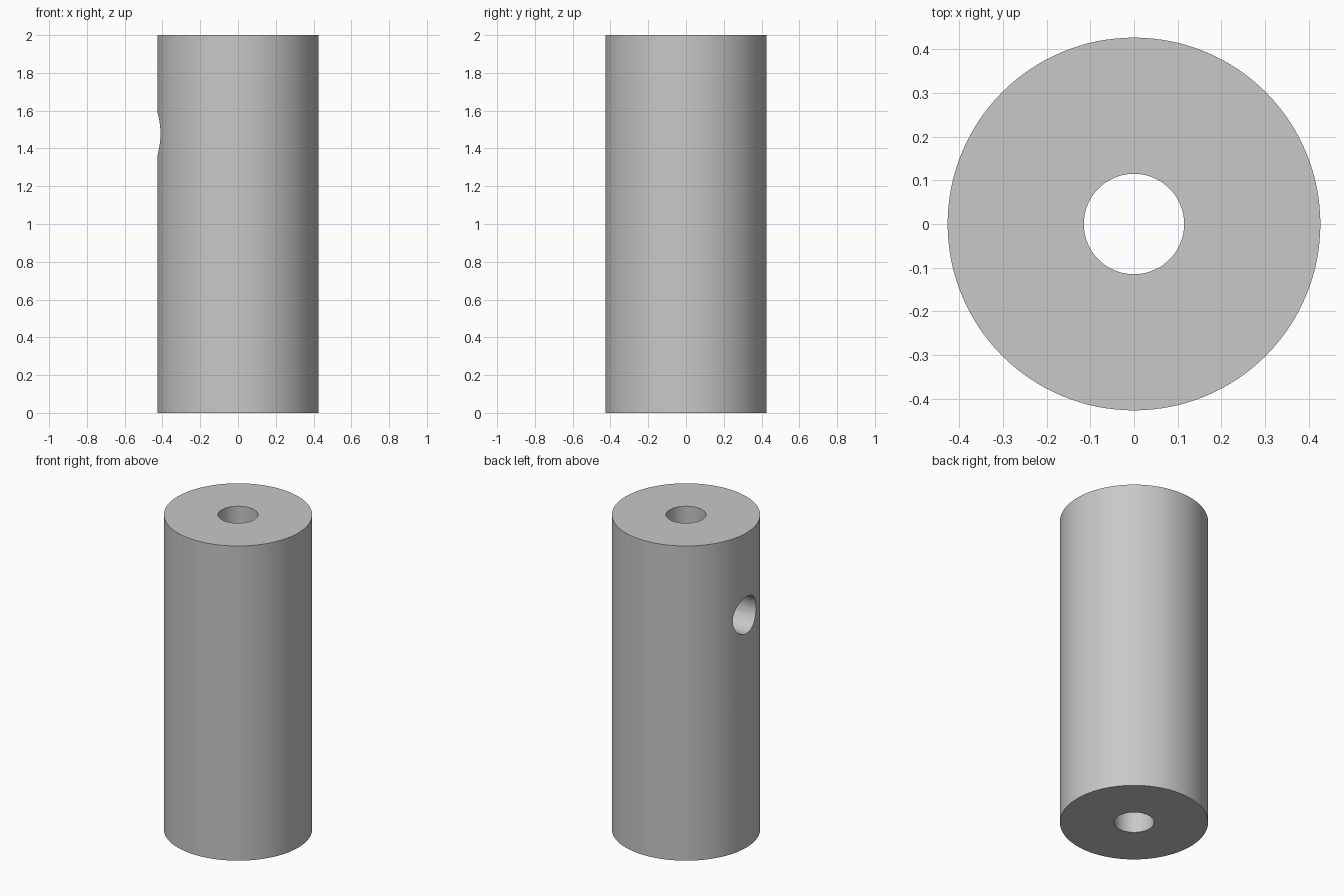
import bpy
import math

RADIUS = 0.427
HEIGHT = 2.0
BORE = 0.115
PORT_Z = 1.477

old = bpy.data.objects.get("Cube")
if old:
    bpy.data.objects.remove(old, do_unlink=True)


def cylinder(name, radius, depth, location, rotation=(0, 0, 0), sides=96):
    bpy.ops.mesh.primitive_cylinder_add(vertices=sides, radius=radius, depth=depth,
                                        location=location, rotation=rotation)
    obj = bpy.context.object
    obj.name = name
    return obj


def cut(target, cutter):
    cutter.hide_render = True
    mod = target.modifiers.new("cut", "BOOLEAN")
    mod.operation = "DIFFERENCE"
    mod.solver = "EXACT"
    mod.object = cutter
    bpy.ops.object.select_all(action="DESELECT")
    target.select_set(True)
    bpy.context.view_layer.objects.active = target
    bpy.ops.object.modifier_apply(modifier=mod.name)
    bpy.data.objects.remove(cutter, do_unlink=True)


# Single grey material
grey = bpy.data.materials.new("light_grey")
grey.use_nodes = True
colour = (0.58, 0.58, 0.58, 1)
grey.diffuse_color = colour
grey.node_tree.nodes["Principled BSDF"].inputs["Base Color"].default_value = colour

# Solid body
body = cylinder("cylinder_body", RADIUS, HEIGHT, (0, 0, HEIGHT / 2), sides=128)

# Bore along the whole axis
cut(body, cylinder("bore_cutter", BORE, HEIGHT * 1.2, (0, 0, HEIGHT / 2)))

# Side port from the -x wall into the bore
cut(body, cylinder("port_cutter", BORE + 0.002, 0.6, (-0.3, 0, PORT_Z),
                   (0, math.pi / 2, 0)))

body.data.materials.clear()
body.data.materials.append(grey)
for poly in body.data.polygons:
    poly.material_index = 0

# Smooth walls with crisp rims
bpy.ops.object.shade_smooth_by_angle(angle=math.radians(30))
